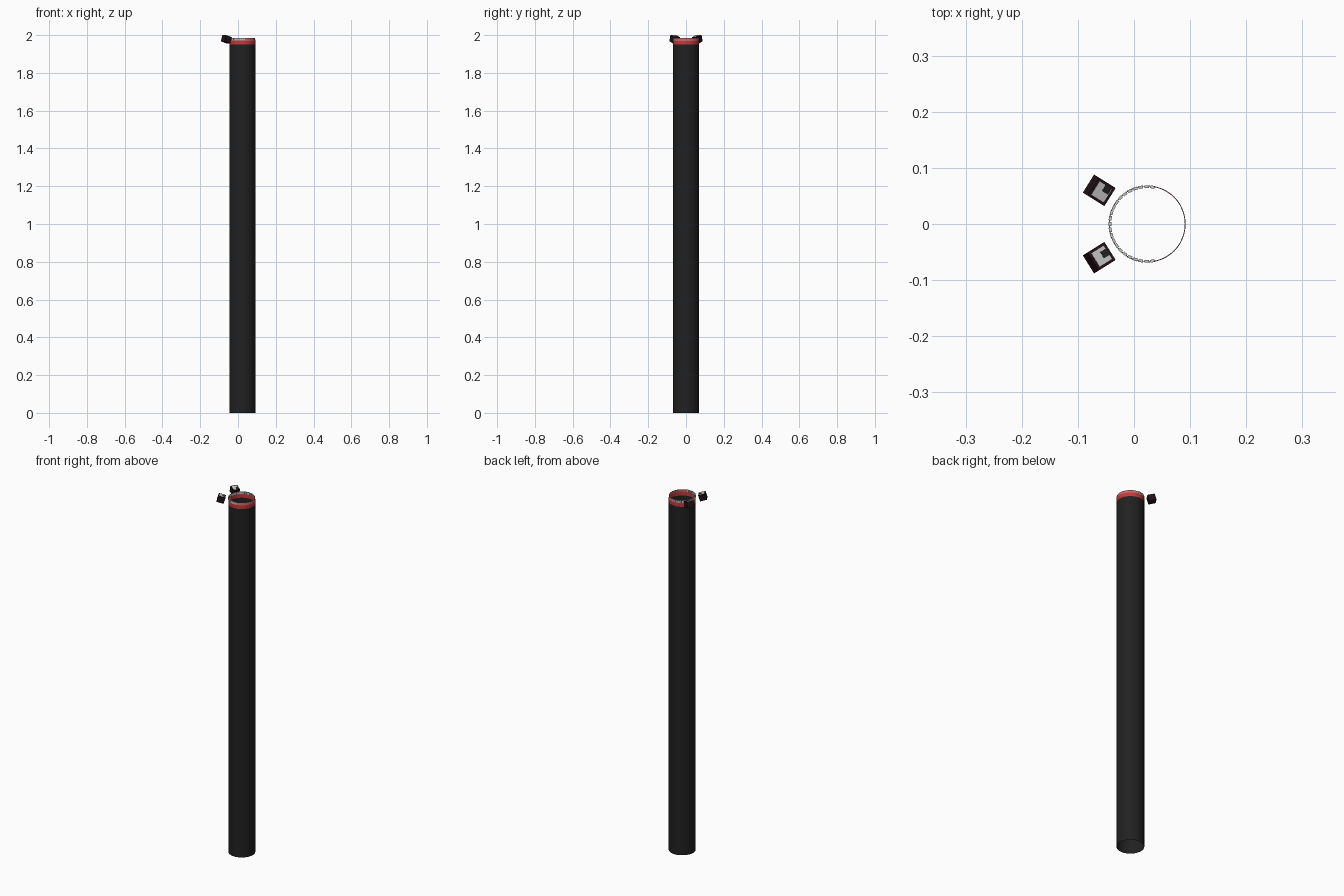
import bpy, bmesh, math
from mathutils import Matrix, Vector

if "Cube" in bpy.data.objects:
    bpy.data.objects.remove(bpy.data.objects["Cube"])

CX, R = 0.0235, 0.0685      # tube axis and radius


def material(name, r, g, b):
    m = bpy.data.materials.new(name)
    m.diffuse_color = (r, g, b, 1)
    m.use_nodes = True
    m.node_tree.nodes["Principled BSDF"].inputs["Base Color"].default_value = m.diffuse_color
    return m


black = material("black", 0.015, 0.015, 0.015)
red = material("red", 0.55, 0.04, 0.045)
pink = material("pale red", 0.6, 0.13, 0.13)
grey = material("light grey", 0.55, 0.55, 0.55)
maroon = material("dark maroon", 0.015, 0.006, 0.009)


def make_object(name, bm, mat):
    mesh = bpy.data.meshes.new(name)
    bm.to_mesh(mesh)
    bm.free()
    ob = bpy.data.objects.new(name, mesh)
    bpy.context.collection.objects.link(ob)
    mesh.materials.append(mat)
    return ob


def add_box(bm, size, matrix):
    bmesh.ops.create_cube(bm, size=1, matrix=matrix @ Matrix.Diagonal((*size, 1)))


def tube(name, profile, mat, sides=48):
    """Open-ended round wall through the (radius, height) profile."""
    bm = bmesh.new()
    rings = [[bm.verts.new((CX + r * math.cos(2 * math.pi * i / sides),
                            r * math.sin(2 * math.pi * i / sides), z))
              for i in range(sides)] for r, z in profile]
    for a, b in zip(rings, rings[1:]):
        for i in range(sides):
            j = (i + 1) % sides
            bm.faces.new((a[i], a[j], b[j], b[i])).smooth = True
    return make_object(name, bm, mat)


# Long hollow body, open at both ends, with a two-tone rim
tube("body_tube", [(R, 0), (R, 1.95)], black)
tube("rim_band", [(R, 1.95), (R, 1.97)], red)
tube("rim_lip", [(R, 1.97), (R - 0.0015, 1.985)], pink)

# Half ring of small light blocks set in the rim
bm = bmesh.new()
COUNT = 23
for i in range(COUNT):
    a = math.radians(82 + 196 * i / (COUNT - 1))
    m = (Matrix.Translation((CX, 0, 0)) @ Matrix.Rotation(a, 4, 'Z')
         @ Matrix.Translation((0.0665, 0, 1.979)))
    add_box(bm, (0.005, 0.008, 0.012), m)
make_object("rim_lights", bm, grey)

# Two tilted boxes beside the rim, each with a plate on its top
for side, label, dark_spot in ((1, "back", (-0.006, -0.008)), (-1, "front", (-0.008, -0.001))):
    m = (Matrix.Translation((-0.062, 0.06 * side, 1.978))
         @ Matrix.Rotation(math.radians(148 * side), 4, 'Z')
         @ Matrix.Rotation(math.radians(-17), 4, 'Y'))
    bm = bmesh.new()
    add_box(bm, (0.037, 0.038, 0.034), m)
    make_object(label + "_box", bm, maroon)
    bm = bmesh.new()
    add_box(bm, (0.027, 0.028, 0.001), m @ Matrix.Translation((0, 0, 0.0172)))
    make_object(label + "_box_plate", bm, grey)
    bm = bmesh.new()
    add_box(bm, (0.013, 0.013, 0.001), m @ Matrix.Translation((*dark_spot, 0.0178)))
    make_object(label + "_box_sensor", bm, black)
